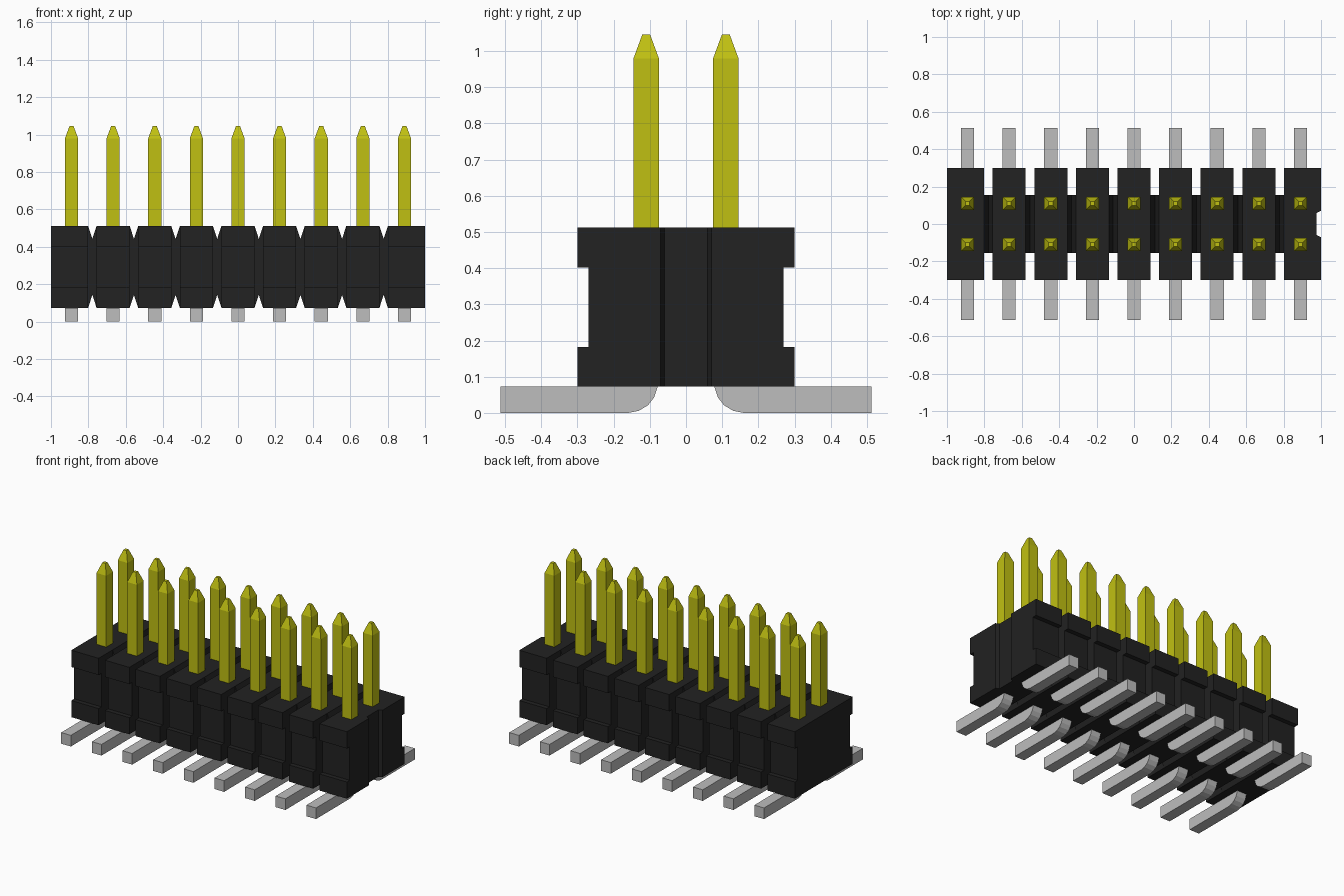
import bpy
from mathutils import Vector

default = bpy.data.objects.get("Cube")
if default:
    bpy.data.objects.remove(default, do_unlink=True)

PITCH, COUNT = 0.2225, 9
BOTTOM, TOP = 0.073, 0.512
CORE_Y, OUTER_Y, RECESS_Y = 0.155, 0.30, 0.27
GAP = 0.023      # half the gap between two blocks
PIN_Y, PIN_R = 0.11, 0.035


def material(name, color):
    m = bpy.data.materials.new(name)
    m.use_nodes = True
    m.diffuse_color = (*color, 1)
    m.node_tree.nodes["Principled BSDF"].inputs["Base Color"].default_value = (*color, 1)
    return m


black = material("black plastic", (0.016, 0.016, 0.016))
gold = material("yellow gold", (0.53, 0.53, 0.006))
grey = material("grey metal", (0.51, 0.51, 0.51))


def add_mesh(name, verts, faces, mat):
    mesh = bpy.data.meshes.new(name)
    mesh.from_pydata(verts, [], faces)
    mesh.materials.append(mat)
    obj = bpy.data.objects.new(name, mesh)
    bpy.context.collection.objects.link(obj)
    # consistent outward normals
    import bmesh
    bm = bmesh.new()
    bm.from_mesh(mesh)
    bmesh.ops.recalc_face_normals(bm, faces=bm.faces)
    bm.to_mesh(mesh)
    bm.free()
    return obj


def prism(name, profile, axis, low, high, mat):
    """Extrude a 2D profile along an axis (0 = x, 1 = y, 2 = z)."""
    def point(p, t):
        v = list(p)
        v.insert(axis, t)
        return Vector(v)
    n = len(profile)
    verts = [point(p, t) for t in (low, high) for p in profile]
    faces = [list(range(n)), list(range(n, 2 * n))]
    faces += [(i, (i + 1) % n, n + (i + 1) % n, n + i) for i in range(n)]
    return add_mesh(name, verts, faces, mat)


centres = [(i - (COUNT - 1) / 2) * PITCH for i in range(COUNT)]
grooves = [(a + b) / 2 for a, b in zip(centres, centres[1:])]

# Central spine with V grooves above and below
END_SLOT_X = 0.977
lower, upper = [(-1, BOTTOM)], [(-1, TOP)]
for g in grooves:
    lower += [(g - GAP, BOTTOM), (g, BOTTOM + 0.07), (g + GAP, BOTTOM)]
    upper += [(g - GAP, TOP), (g, TOP - 0.07), (g + GAP, TOP)]
lower.append((END_SLOT_X, BOTTOM))
upper.append((END_SLOT_X, TOP))
prism("housing_core", lower + upper[::-1], 1, -CORE_Y, CORE_Y, black)

for side, label in ((-1, "front"), (1, "back")):
    # Cheeks of the keying slot on the left end
    cheek = [(END_SLOT_X, side * 0.06), (1, side * 0.07),
             (1, side * CORE_Y), (END_SLOT_X, side * CORE_Y)]
    prism(f"{label}_slot_cheek", cheek, 2, BOTTOM, TOP, black)

    block = [(CORE_Y, BOTTOM), (OUTER_Y, BOTTOM), (OUTER_Y, 0.182),
             (RECESS_Y, 0.182), (RECESS_Y, 0.402), (OUTER_Y, 0.402),
             (OUTER_Y, TOP), (CORE_Y, TOP)]
    lead = [(0.512, 0), (0.16, 0), (0.13, 0.006), (0.105, 0.021),
            (0.088, 0.043), (0.078, BOTTOM), (0.512, BOTTOM)]
    for i, x in enumerate(centres):
        # Recessed block of the housing
        left = -1 if i == 0 else x - PITCH / 2 + GAP
        right = 1 if i == COUNT - 1 else x + PITCH / 2 - GAP
        prism(f"{label}_block_{i + 1}", [(side * y, z) for y, z in block],
              0, left, right, black)
        # Surface mount lead with a rounded heel
        prism(f"{label}_lead_{i + 1}", [(side * y, z) for y, z in lead],
              0, x - PIN_R, x + PIN_R, grey)
        # Square pin with a tapered tip
        verts = [(x + sx * r, side * PIN_Y + sy * r, z)
                 for r, z in ((PIN_R, TOP), (PIN_R, 0.98), (0.011, 1.045))
                 for sx, sy in ((-1, -1), (1, -1), (1, 1), (-1, 1))]
        faces = [(0, 1, 2, 3), (8, 9, 10, 11)]
        faces += [(k + j, k + (j + 1) % 4, k + 4 + (j + 1) % 4, k + 4 + j)
                  for k in (0, 4) for j in range(4)]
        add_mesh(f"{label}_pin_{i + 1}", verts, faces, gold)
